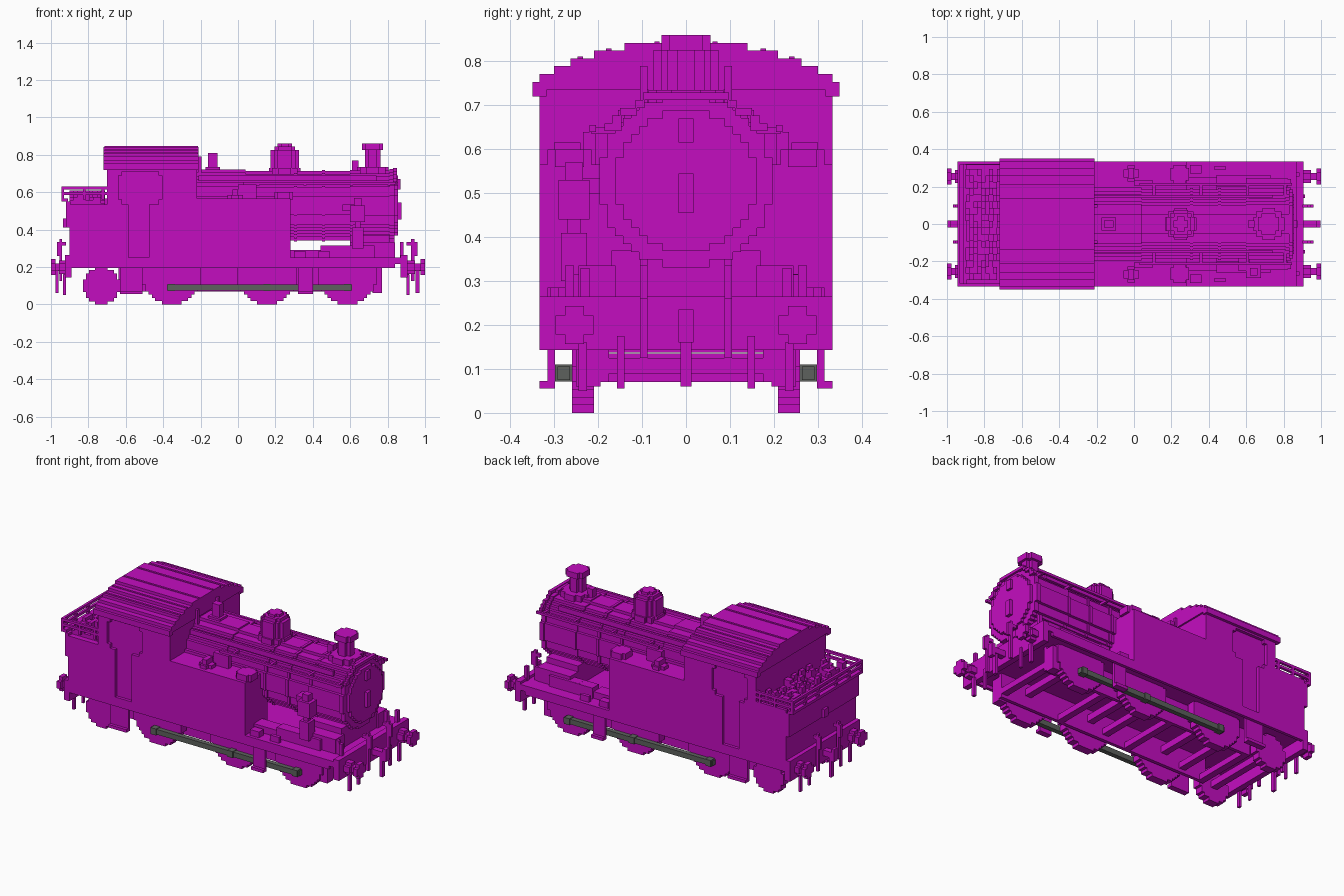
import bpy, bmesh, math, random

if "Cube" in bpy.data.objects:
    bpy.data.objects.remove(bpy.data.objects["Cube"])
random.seed(4)
V = 0.0175  # block size of the stepped style


def material(name, rgb):
    m = bpy.data.materials.new(name)
    m.use_nodes = True
    m.diffuse_color = (*rgb, 1)
    m.node_tree.nodes["Principled BSDF"].inputs["Base Color"].default_value = (*rgb, 1)
    return m


BODY = material("magenta paint", (0.55, 0.004, 0.53))
STEEL = material("grey steel", (0.11, 0.12, 0.11))


def make(name, bm, mat=BODY):
    bmesh.ops.recalc_face_normals(bm, faces=bm.faces)
    mesh = bpy.data.meshes.new(name)
    bm.to_mesh(mesh)
    bm.free()
    mesh.materials.append(mat)
    ob = bpy.data.objects.new(name, mesh)
    bpy.context.collection.objects.link(ob)
    return ob


def boxes(name, items, both=False, mat=BODY):
    """One object from boxes (x0, x1, y0, y1, z0, z1); both adds the -y copies."""
    bm = bmesh.new()
    items = list(items)
    if both:
        items += [(a, b, -d, -c, e, f) for a, b, c, d, e, f in items]
    for x0, x1, y0, y1, z0, z1 in items:
        vs = bmesh.ops.create_cube(bm, size=1)["verts"]
        for v in vs:
            v.co = ((x0 + x1) / 2 + v.co.x * (x1 - x0),
                    (y0 + y1) / 2 + v.co.y * (y1 - y0),
                    (z0 + z1) / 2 + v.co.z * (z1 - z0))
    return make(name, bm, mat)


def steps(rows):
    """Stepped symmetric outline from rows (half width, bottom, top)."""
    right = []
    for w, lo, hi in rows:
        right += [(w, lo), (w, hi)]
    return right + [(-w, h) for w, h in reversed(right)]


def circle_rows(r):
    n = max(1, round(r / V))
    h = r / n
    return [(max(1, round(math.sqrt(n * n - (j + 0.5) ** 2))) * h, j * h, (j + 1) * h)
            for j in range(-n, n)]


def prism(name, outline, axis, a, b, centre=(0, 0), mat=BODY):
    """Extrude an outline along an axis between a and b."""
    bm = bmesh.new()
    vs = []
    for u, w in outline:
        u, w = u + centre[0], w + centre[1]
        vs.append(bm.verts.new({"x": (a, u, w), "y": (u, a, w), "z": (u, w, a)}[axis]))
    f = bm.faces.new(vs)
    new = bmesh.ops.extrude_face_region(bm, geom=[f])["geom"]
    i = "xyz".index(axis)
    for v in new:
        if isinstance(v, bmesh.types.BMVert):
            v.co[i] = b
    return make(name, bm, mat)


def disc(name, r, axis, a, b, centre, mat=BODY):
    return prism(name, steps(circle_rows(r)), axis, a, b, centre, mat)


# footplate, valance, buffer beams
boxes("footplate", [(-0.91, 0.89, -0.333, 0.333, 0.215, 0.25)])
boxes("valance", [(-0.9, 0.84, 0.315, 0.333, 0.195, 0.22)], True)
boxes("buffer_beams", [(0.87, 0.905, -0.333, 0.333, 0.143, 0.265),
                       (-0.925, -0.89, -0.333, 0.333, 0.143, 0.265)])

# chassis frames and cross members
boxes("frame_plates", [(-0.64, 0.77, 0.175, 0.195, 0.07, 0.22),
                       (0.72, 0.77, 0.195, 0.25, 0.06, 0.2)], True)
boxes("cross_members", [(x - 0.02, x + 0.02, -0.18, 0.18, z, z + 0.035)
                        for x, z in ((-0.62, 0.07), (-0.48, 0.09), (-0.1, 0.07),
                                     (0.05, 0.1), (0.36, 0.07), (0.75, 0.09))])

# wheels, axles and coupling rods
DRIVERS = (-0.355, 0.155, 0.585)
for s, side in ((1, "left"), (-1, "right")):
    for i, x in enumerate(DRIVERS):
        disc(f"{side}_driving_wheel_{i + 1}", 0.158, "y", s * 0.21, s * 0.26, (x, 0.158))
    disc(f"{side}_trailing_wheel", 0.1, "y", s * 0.21, s * 0.26, (-0.73, 0.1))
boxes("axles", [(x - 0.02, x + 0.02, -0.22, 0.22, z - 0.02, z + 0.02)
                for x, z in [(d, 0.158) for d in DRIVERS] + [(-0.73, 0.1)]])
boxes("coupling_rods", [(-0.38, 0.61, 0.264, 0.292, 0.075, 0.106)]
      + [(x - 0.018, x + 0.018, 0.258, 0.298, 0.071, 0.11) for x in DRIVERS], True, STEEL)

# hanging steps below the footplate
boxes("footsteps", [b for x, w in ((-0.57, 0.06), (0.36, 0.04)) for b in
                    ((x - w, x + w, 0.298, 0.315, 0.06, 0.22),
                     (x - w, x + w, 0.298, 0.333, 0.055, 0.073))], True)

# cab core and outer skin with a recessed doorway
boxes("cab_core", [(-0.7, -0.22, -0.315, 0.315, 0.25, 0.75)])
boxes("cab_skin", [(-0.7, -0.64, 0.31, 0.333, 0.22, 0.735),
                   (-0.405, -0.22, 0.31, 0.333, 0.22, 0.735),
                   (-0.64, -0.405, 0.31, 0.333, 0.71, 0.735),
                   (-0.64, -0.585, 0.31, 0.333, 0.22, 0.535),
                   (-0.475, -0.405, 0.31, 0.333, 0.22, 0.535),
                   (-0.64, -0.62, 0.31, 0.333, 0.535, 0.56),
                   (-0.425, -0.405, 0.31, 0.333, 0.535, 0.56),
                   (-0.64, -0.62, 0.31, 0.333, 0.69, 0.71),
                   (-0.425, -0.405, 0.31, 0.333, 0.69, 0.71)], True)

# stepped arched roof
ROOF = [(0.35, 0.72, 0.753), (0.333, 0.753, 0.772), (0.3, 0.772, 0.79),
        (0.263, 0.79, 0.807), (0.21, 0.807, 0.825), (0.14, 0.825, 0.842)]
prism("cab_roof", steps([(0.333, 0.735, 0.753)] + ROOF[1:]), "x", -0.72, -0.21)
boxes("roof_eaves", [(-0.72, -0.21, 0.318, 0.35, 0.72, 0.753)], True)
boxes("roof_ribs", [(-0.715, -0.215, y, y + 0.012, z, z + 0.006)
                    for y, z in ((0.06, 0.84), (0.17, 0.823), (0.235, 0.805))], True)

# bunker with flared rear, rails and coal
boxes("bunker", [(-0.9, -0.7, -0.333, 0.333, 0.25, 0.535),
                 (-0.9, -0.7, 0.315, 0.333, 0.53, 0.567),
                 (-0.92, -0.895, -0.333, 0.333, 0.41, 0.55),
                 (-0.945, -0.91, -0.333, 0.333, 0.55, 0.567),
                 (-0.935, -0.9, -0.02, 0.02, 0.41, 0.46)])
boxes("bunker_rails", [b for z in (0.585, 0.615) for b in
                       ((-0.945, -0.7, 0.318, 0.333, z, z + 0.015),
                        (-0.945, -0.93, 0.0, 0.333, z, z + 0.015))]
      + [(x, x + 0.015, 0.318, 0.333, 0.56, 0.62) for x in (-0.945, -0.83, -0.73)]
      + [(-0.945, -0.93, y, y + 0.015, 0.56, 0.62) for y in (0.08, 0.2)], True)
coal = []
for i in range(9):
    for j in range(17):
        x, y = -0.9 + i * 0.021, -0.3 + j * 0.035
        coal.append((x, x + 0.021, y, y + 0.035, 0.53, 0.54 + V * random.randint(0, 4)))
boxes("coal", coal)
boxes("rear_lamp_irons", [(-0.92, -0.9, y, y + 0.018, 0.42, 0.46) for y in (0.1, 0.24)], True)

# side tanks with filler caps
boxes("side_tanks", [(-0.22, 0.28, 0.12, 0.333, 0.22, 0.565)], True)
for s, side in ((1, "left"), (-1, "right")):
    disc(f"{side}_tank_filler", 0.05, "z", 0.56, 0.6, (0.245, s * 0.265))
    disc(f"{side}_tank_vent", 0.042, "z", 0.56, 0.585, (-0.015, s * 0.27))
boxes("tank_fittings", [(0.0, 0.1, 0.205, 0.235, 0.565, 0.64),
                        (-0.03, 0.0, 0.24, 0.3, 0.565, 0.615)], True)

# boiler, firebox, bands, smokebox
C = (0, 0.528)
disc("boiler", 0.185, "x", -0.22, 0.62, C)
disc("firebox_cladding", 0.194, "x", -0.22, 0.04, C)
for i, x in enumerate((0.3, 0.45, 0.6)):
    disc(f"boiler_band_{i + 1}", 0.192, "x", x, x + 0.016, C)
disc("smokebox", 0.189, "x", 0.61, 0.83, C)
disc("smokebox_front_ring", 0.197, "x", 0.81, 0.838, C)
disc("smokebox_door", 0.16, "x", 0.83, 0.855, C)
boxes("door_fittings", [(0.85, 0.875, -0.0175, 0.0175, 0.455, 0.545),
                        (0.85, 0.87, -0.0175, 0.0175, 0.615, 0.67)])
boxes("smokebox_saddle", [(0.6, 0.81, -0.17, 0.17, 0.25, 0.37)])

# handrails along the boiler and around the smokebox front
boxes("handrails", [(0.03, 0.845, 0.205, 0.22, 0.64, 0.655)]
      + [(x, x + 0.015, 0.15, 0.215, 0.635, 0.65) for x in (0.1, 0.35, 0.6, 0.8)]
      + [(-0.21, 0.74, 0.14, 0.155, 0.66, 0.69)], True)
arc = []
for k in range(0, 13):
    a = math.radians(35 + k * 4.6)
    y, z = round(0.212 * math.cos(a) / V) * V, 0.528 + round(0.2 * math.sin(a) / V) * V
    arc.append((0.83, 0.85, y - V * 0.6, y + V * 0.6, z - V * 0.5, z + V * 0.5))
boxes("front_handrail_arc", arc, True)

# chimney, dome, safety valve
for name, r, x, z0, z1 in (("chimney_base", 0.085, 0.72, 0.68, 0.735),
                           ("chimney_stem", 0.042, 0.72, 0.7, 0.84),
                           ("chimney_cap", 0.056, 0.72, 0.825, 0.86),
                           ("dome_skirt", 0.085, 0.25, 0.69, 0.73),
                           ("dome_body", 0.075, 0.25, 0.7, 0.825),
                           ("dome_shoulder", 0.056, 0.25, 0.82, 0.845),
                           ("dome_top", 0.04, 0.25, 0.84, 0.86)):
    disc(name, r, "z", z0, z1, (x, 0))
boxes("safety_valve", [(-0.175, -0.095, -0.035, 0.035, 0.71, 0.735),
                       (-0.16, -0.11, -0.02, 0.02, 0.73, 0.81)])
boxes("whistles", [(-0.215, -0.195, 0.088, 0.105, 0.69, 0.79)], True)
boxes("snifting_valve", [(0.61, 0.645, -0.018, 0.018, 0.71, 0.77)])

# splashers and fittings on the front platform
boxes("splashers", [(0.44, 0.73, 0.2, 0.262, 0.25, 0.315),
                    (0.28, 0.44, 0.17, 0.25, 0.25, 0.29),
                    (0.6, 0.82, 0.16, 0.245, 0.25, 0.335),
                    (0.3, 0.36, 0.27, 0.315, 0.25, 0.285),
                    (0.43, 0.49, 0.29, 0.31, 0.25, 0.285)], True)
boxes("front_lamp_irons", [(0.865, 0.885, 0.255, 0.275, 0.25, 0.335),
                           (0.82, 0.84, 0.22, 0.24, 0.25, 0.33)], True)

# air pump on the right side
boxes("air_pump", [(0.61, 0.67, -0.285, -0.225, 0.3, 0.41),
                   (0.625, 0.655, -0.27, -0.24, 0.4, 0.45),
                   (0.6, 0.68, -0.29, -0.22, 0.44, 0.53),
                   (0.62, 0.66, -0.275, -0.235, 0.53, 0.57),
                   (0.56, 0.62, -0.25, -0.18, 0.5, 0.535)])

# buffers, hooks, hoses at both ends
for s, end, x in ((1, "front", 0.9), (-1, "rear", -0.92)):
    k = 1 if s > 0 else 0.8
    for t, side in ((1, "left"), (-1, "right")):
        c = (t * 0.254, 0.2)
        disc(f"{end}_{side}_buffer_stock", 0.036, "x", x, x + s * 0.045 * k, c)
        disc(f"{end}_{side}_buffer_shank", 0.018, "x", x, s * 0.985, c)
        disc(f"{end}_{side}_buffer_head", 0.043, "x", s * 0.975, s * 1.0, c)

    def out(a, b, *rest):
        p, q = x + s * a * k, x + s * b * k
        return (min(p, q), max(p, q), *rest)
    boxes(f"{end}_coupling_hook", [out(0, 0.095, -0.0175, 0.0175, 0.18, 0.215),
                                   out(0.075, 0.097, -0.0175, 0.0175, 0.16, 0.235),
                                   out(0.05, 0.07, -0.012, 0.012, 0.06, 0.19)])
    boxes(f"{end}_brake_hoses", [out(0.025, 0.043, 0.088, 0.105, 0.125, 0.35),
                                 out(0, 0.06, 0.088, 0.105, 0.315, 0.335),
                                 out(0.043, 0.06, 0.088, 0.105, 0.26, 0.335),
                                 out(0.0, 0.015, 0.14, 0.157, 0.055, 0.175)], True)
    boxes(f"{end}_guard_irons", [out(0.0, 0.018, 0.225, 0.245, 0.05, 0.16)], True)
